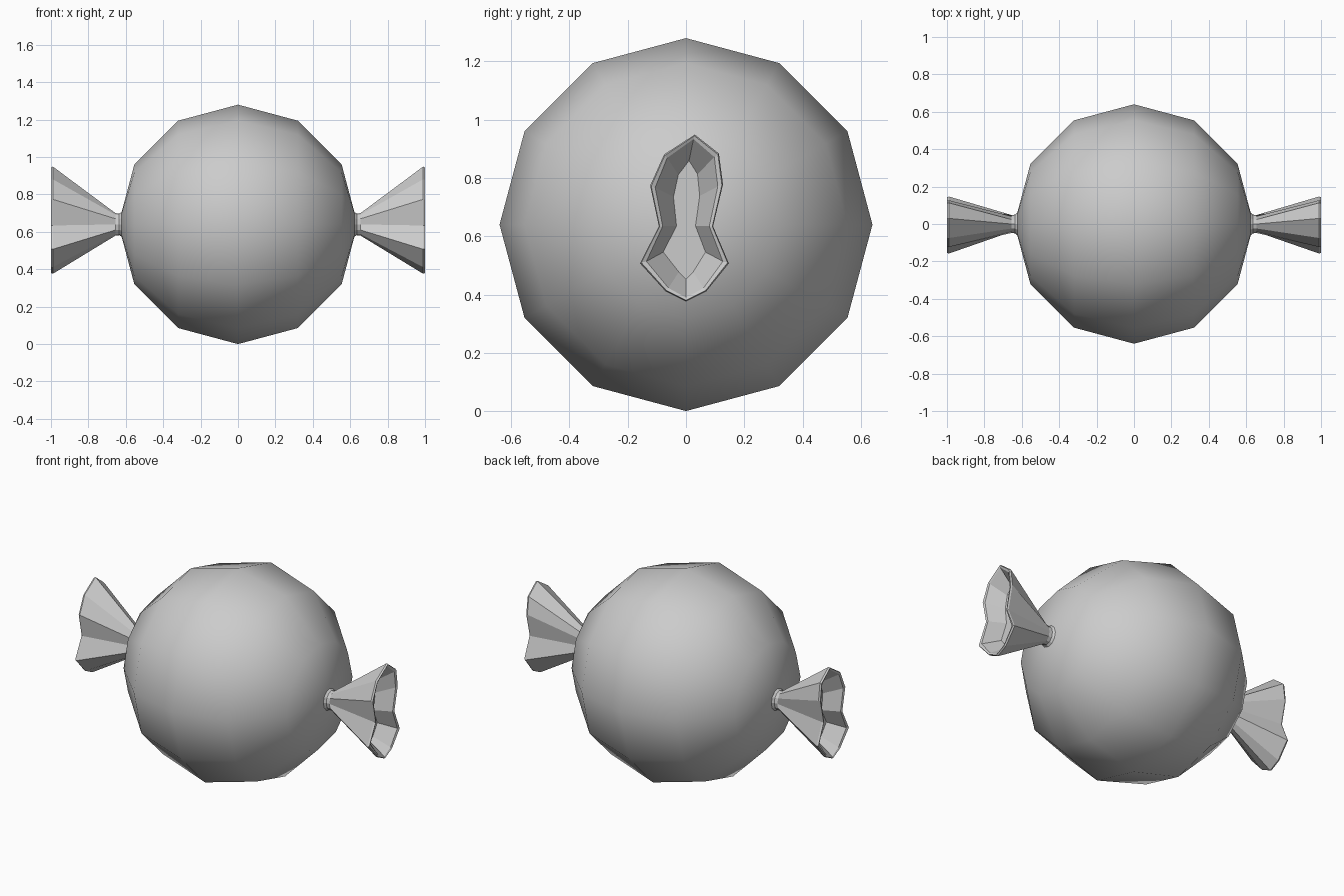
import bpy, bmesh
from math import sin, cos, pi, copysign

if "Cube" in bpy.data.objects:
    bpy.data.objects.remove(bpy.data.objects["Cube"])

R = 0.64          # body radius and centre height

# Round body: 12-sided sphere with its poles along x
bpy.ops.mesh.primitive_uv_sphere_add(segments=12, ring_count=6, radius=R,
                                     location=(0, 0, R), rotation=(0, pi / 2, 0))
body = bpy.context.object
body.name = "candy_body"
bpy.ops.object.shade_smooth()

# Pinched wrapper outline (y, z from centre), clockwise from the top
OUTLINE = [(.03, .309), (.113, .244), (.127, .138), (.093, -.006),
           (.147, -.133), (.07, -.229), (0, -.264), (-.07, -.229),
           (-.158, -.133), (-.093, -.006), (-.123, .134), (-.075, .241)]


def ellipse(ry, rz):
    return [(ry * sin(k * pi / 6), rz * cos(k * pi / 6)) for k in range(12)]


def inset(y, z):
    # Pocket floor keeps the pinch of the outline
    return copysign(max(abs(y) - .08, abs(y) * .35), y), z * .71


def wrapper_end(name, side):
    rings = [
        (.615, ellipse(.07, .07)),                           # collar on body
        (.635, ellipse(.05, .058)),                          # neck
        (.655, ellipse(.048, .06)),
        (.99, OUTLINE),                                      # flare
        (1.0, [(y * .97, z * .985) for y, z in OUTLINE]),    # rim
        (.995, [(y * .86, z * .95) for y, z in OUTLINE]),
        (.90, [inset(y, z) for y, z in OUTLINE]),            # pocket
    ]
    bm = bmesh.new()
    loops = [[bm.verts.new((side * x, y, z)) for y, z in pts] for x, pts in rings]
    for a, b in zip(loops, loops[1:]):
        for k in range(12):
            n = (k + 1) % 12
            bm.faces.new((a[k], a[n], b[n], b[k]))
    bm.faces.new(loops[0])
    bm.faces.new(loops[-1])
    bmesh.ops.recalc_face_normals(bm, faces=bm.faces[:])
    mesh = bpy.data.meshes.new(name)
    bm.to_mesh(mesh)
    bm.free()
    obj = bpy.data.objects.new(name, mesh)
    obj.location.z = R
    bpy.context.collection.objects.link(obj)


# Twisted wrapper ends, mirrored across x
wrapper_end("wrapper_end_right", 1)
wrapper_end("wrapper_end_left", -1)
